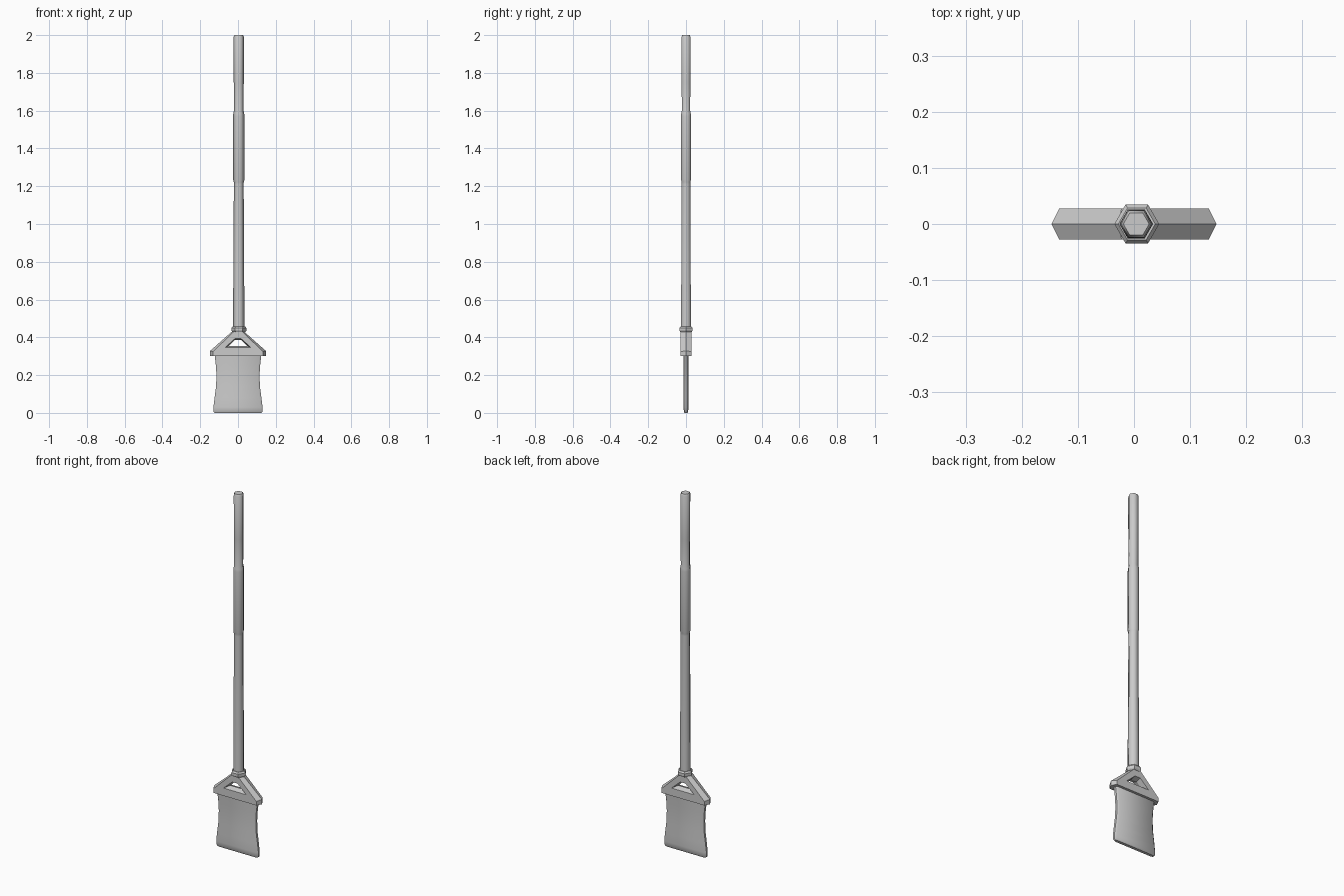
import bpy, bmesh, math

if "Cube" in bpy.data.objects:
    bpy.data.objects.remove(bpy.data.objects["Cube"])

def finish(name, bm, angle=None):
    bmesh.ops.remove_doubles(bm, verts=bm.verts, dist=1e-5)
    bmesh.ops.recalc_face_normals(bm, faces=bm.faces)
    me = bpy.data.meshes.new(name)
    bm.to_mesh(me)
    bm.free()
    ob = bpy.data.objects.new(name, me)
    bpy.context.collection.objects.link(ob)
    if angle:
        bpy.context.view_layer.objects.active = ob
        ob.select_set(True)
        bpy.ops.object.shade_smooth_by_angle(angle=math.radians(angle))
        ob.select_set(False)
    return ob

def bridge(bm, a, b):
    n = len(a)
    for i in range(n):
        j = (i + 1) % n
        bm.faces.new((a[i], a[j], b[j], b[i]))

def loft(name, loops, angle=None, closed=False):
    bm = bmesh.new()
    rings = [[bm.verts.new(p) for p in loop] for loop in loops]
    for a, b in zip(rings, rings[1:]):
        bridge(bm, a, b)
    if closed:
        bridge(bm, rings[-1], rings[0])
    else:
        bm.faces.new(rings[0])
        bm.faces.new(rings[-1])
    return finish(name, bm, angle)

def hexagon(r, z, cx=0.004):
    return [(cx + r * math.cos(k * math.pi / 3), r * math.sin(k * math.pi / 3), z) for k in range(6)]

# handle: hexagonal shaft with a slightly thicker mid grip
shaft = [(.030, .44), (.0295, .60), (.026, 1.21), (.0265, 1.222), (.030, 1.235),
         (.0298, 1.57), (.029, 1.585), (.0255, 1.60), (.0265, 1.75), (.0275, 1.99), (.023, 2.0)]
loft("handle", [hexagon(r, z) for r, z in shaft], 65)

# collar between shaft and yoke
loft("collar", [hexagon(r, z, .005) for r, z in
                [(.034, .427), (.040, .435), (.040, .449), (.033, .457)]])

# yoke: triangular frame with ridged outer and inner edges
def outline(half, y):
    return [(x, y, z) for x, z in half] + [(-x, y, z) for x, z in reversed(half)]

outer_mid = [(.147, .302), (.147, .329), (.028, .434)]
outer_side = [(.133, .302), (.133, .324), (.022, .430)]
inner_side = [(.070, .345), (.070, .345), (.016, .393)]
inner_mid = [(.047, .355), (.047, .355), (.018, .385)]
loft("yoke", [outline(outer_mid, 0), outline(outer_side, -.028), outline(inner_side, -.028),
              outline(inner_mid, 0), outline(inner_side, .028), outline(outer_side, .028)], closed=True)

# blade: waisted slab with bevelled sides and a rounded lower edge
def slab(w, t, z):
    q = [(w, t * .45), (w - .010, t)]
    half = q + [(-x, y) for x, y in reversed(q)]
    return [(x, y, z) for x, y in half + [(-x, -y) for x, y in half]]

blade = [(.124, .008, 0), (.130, .0115, .008), (.130, .013, .03), (.124, .014, .08), (.116, .014, .14),
         (.114, .014, .20), (.117, .014, .25), (.124, .014, .31)]
loft("blade", [slab(*b) for b in blade], 50)
